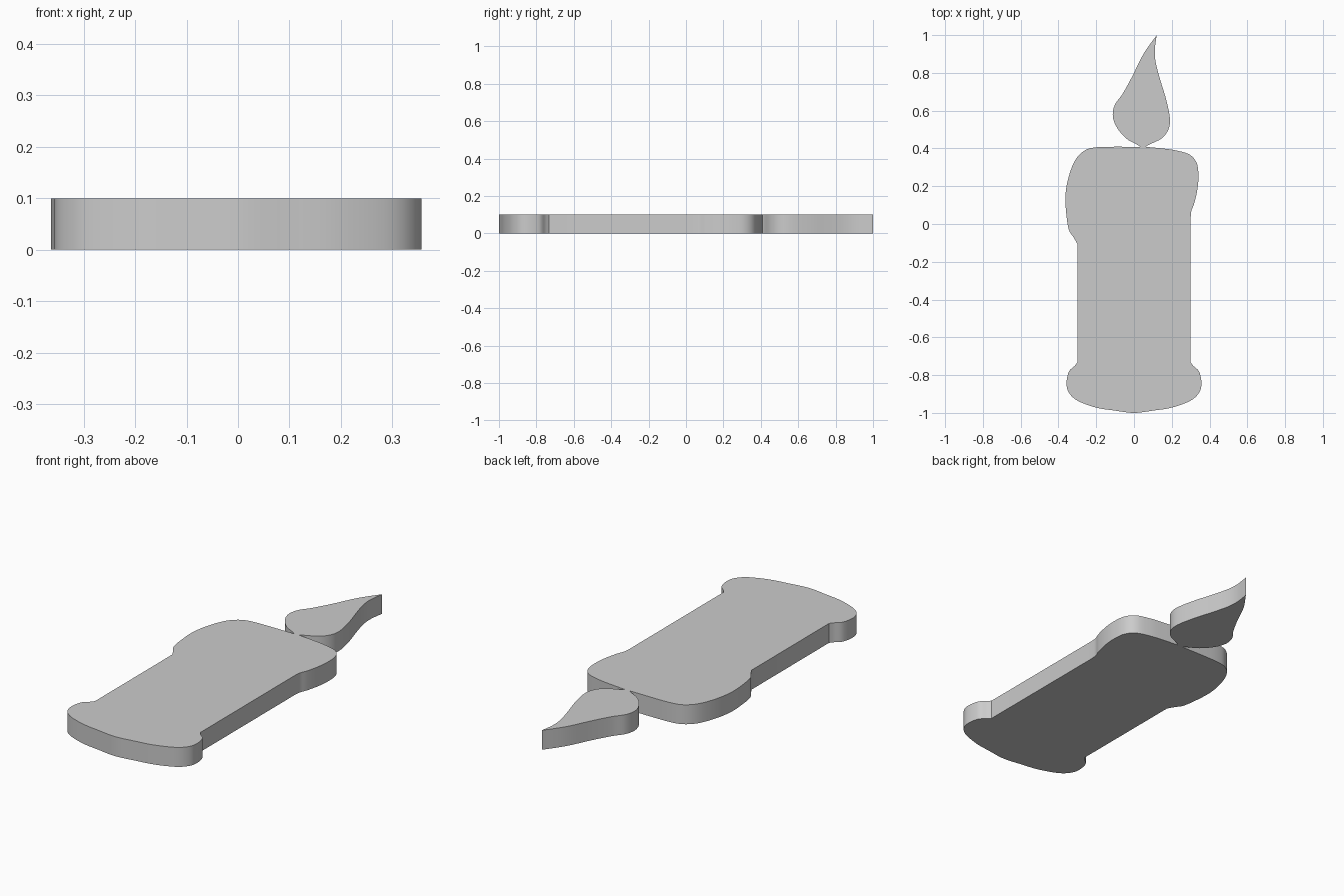
import bpy, bmesh, math
from mathutils import Vector

if "Cube" in bpy.data.objects:
    bpy.data.objects.remove(bpy.data.objects["Cube"])

THICK = 0.1


def smooth_run(points, steps=5):
    """Catmull-Rom curve through the points; the ends stay sharp corners."""
    p = [Vector(q) for q in points]
    p = [2 * p[0] - p[1]] + p + [2 * p[-1] - p[-2]]
    out = []
    for a, b, c, d in zip(p, p[1:], p[2:], p[3:]):
        for i in range(steps):
            t = i / steps
            out.append(0.5 * (2 * b + (c - a) * t + (2 * a - 5 * b + 4 * c - d) * t ** 2
                              + (3 * b - a - 3 * c + d) * t ** 3))
    return out + [p[-2]]


def plate(name, runs):
    """Extrude an outline made of smooth runs into a flat plate."""
    outline = []
    for run in runs:
        for q in smooth_run(run):
            if not outline or (q - outline[-1]).length > 1e-4:
                outline.append(q)
    if (outline[0] - outline[-1]).length < 1e-4:
        outline.pop()
    bm = bmesh.new()
    face = bm.faces.new([bm.verts.new((q.x, q.y, 0)) for q in outline])
    ext = bmesh.ops.extrude_face_region(bm, geom=[face], use_keep_orig=True)
    for v in ext["geom"]:
        if isinstance(v, bmesh.types.BMVert):
            v.co.z = THICK
    bmesh.ops.recalc_face_normals(bm, faces=bm.faces[:])
    mesh = bpy.data.meshes.new(name)
    bm.to_mesh(mesh)
    bm.free()
    obj = bpy.data.objects.new(name, mesh)
    bpy.context.collection.objects.link(obj)
    bpy.ops.object.select_all(action='DESELECT')
    obj.select_set(True)
    bpy.context.view_layer.objects.active = obj
    bpy.ops.object.shade_smooth_by_angle(angle=math.radians(30))
    return obj


# Candle body: flared foot (mirrored), straight sides, melted-wax top
foot = [(0, -1.0), (0.1, -0.988), (0.2, -0.972), (0.3, -0.935), (0.346, -0.89),
        (0.357, -0.84), (0.345, -0.782), (0.315, -0.752), (0.30, -0.733)]
foot = [(-x, y) for x, y in reversed(foot[1:])] + foot
wax_right = [(0.30, 0.035), (0.304, 0.07), (0.319, 0.11), (0.335, 0.18), (0.341, 0.25),
             (0.333, 0.32), (0.295, 0.367), (0.22, 0.39), (0.14, 0.401), (0.066, 0.408)]
wax_left = [(0.03, 0.408), (-0.1, 0.409), (-0.2, 0.406), (-0.26, 0.39), (-0.31, 0.34),
            (-0.346, 0.25), (-0.363, 0.15), (-0.358, 0.05), (-0.345, -0.03),
            (-0.32, -0.07), (-0.30, -0.105)]
plate("candle_body", [foot, wax_right, wax_left])

# Flame: teardrop with a bent tip, joined to the body by a narrow neck
flame_right = [(0.06, 0.406), (0.075, 0.418), (0.145, 0.452), (0.182, 0.5), (0.19, 0.56),
               (0.17, 0.66), (0.14, 0.76), (0.116, 0.85), (0.11, 0.92), (0.12, 1.0)]
flame_left = [(0.12, 1.0), (0.05, 0.9), (-0.01, 0.78), (-0.06, 0.69), (-0.102, 0.63),
              (-0.112, 0.57), (-0.09, 0.51), (-0.04, 0.452), (0.02, 0.418), (0.035, 0.406)]
plate("flame", [flame_right, flame_left])
